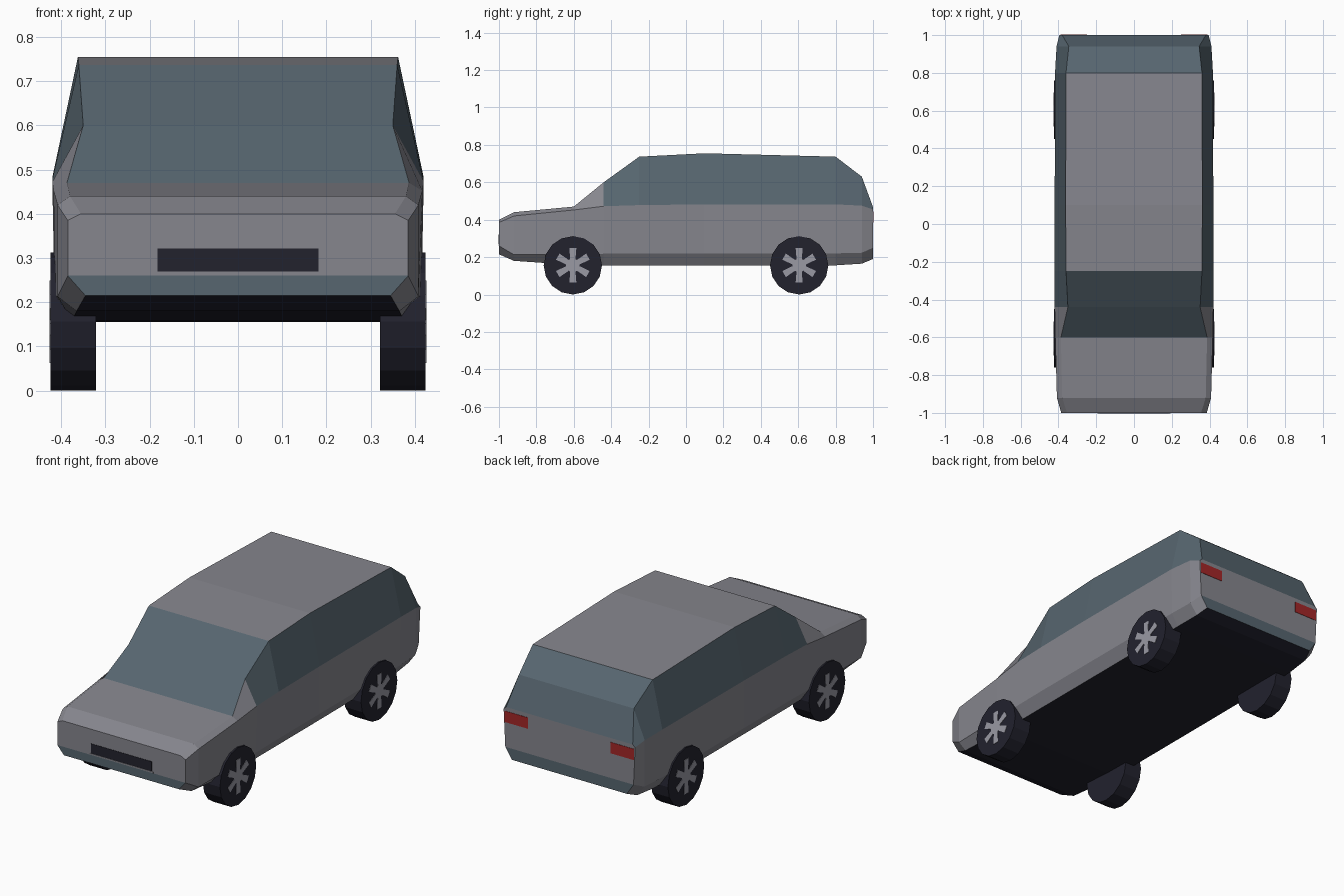
import bpy, bmesh
from math import pi, sin, cos
from mathutils import Matrix, Vector

cube = bpy.data.objects.get("Cube")
if cube:
    bpy.data.objects.remove(cube, do_unlink=True)


def material(name, rgb):
    m = bpy.data.materials.new(name)
    m.use_nodes = True
    m.diffuse_color = (*rgb, 1)
    bsdf = next(n for n in m.node_tree.nodes if n.type == 'BSDF_PRINCIPLED')
    bsdf.inputs["Base Color"].default_value = (*rgb, 1)
    return m


paint = material("grey paint", (0.24, 0.24, 0.27))
glass = material("blue grey glass", (0.095, 0.132, 0.16))
rubber = material("dark rubber", (0.016, 0.016, 0.027))
alloy = material("light alloy", (0.32, 0.32, 0.37))
red = material("red lamp", (0.37, 0.02, 0.021))


def finish(name, bm, *mats):
    bmesh.ops.recalc_face_normals(bm, faces=bm.faces)
    mesh = bpy.data.meshes.new(name)
    bm.to_mesh(mesh)
    bm.free()
    for m in mats:
        mesh.materials.append(m)
    ob = bpy.data.objects.new(name, mesh)
    bpy.context.collection.objects.link(ob)
    return ob


def box(name, centre, size, mat):
    bm = bmesh.new()
    bmesh.ops.create_cube(bm, size=1, matrix=Matrix.Translation(centre)
                          @ Matrix.Diagonal((*size, 1)))
    return finish(name, bm, mat)


# Body sections: y, then (half width, height) of floor, skirt, belt and top
sections = [
    (-1.00, (.345, .215), (.385, .26), (.385, .385), (.355, .40)),
    (-0.92, (.365, .18), (.408, .213), (.408, .42), (.38, .44)),
    (-0.60, (.375, .158), (.415, .215), (.417, .452), (.387, .47)),
    (-0.44, (.375, .155), (.415, .218), (.42, .472), (.35, .60)),
    (-0.25, (.375, .155), (.415, .22), (.42, .478), (.36, .737)),
    (0.10, (.375, .155), (.415, .22), (.42, .482), (.362, .755)),
    (0.80, (.375, .156), (.415, .22), (.418, .482), (.36, .737)),
    (0.94, (.365, .165), (.408, .223), (.41, .475), (.345, .63)),
    (1.00, (.345, .19), (.385, .25), (.395, .455), (.38, .467)),
]
PAINT, GLASS, UNDER = range(3)
bm = bmesh.new()
rings = []
for y, *half in sections:
    ring = [bm.verts.new((x, y, z)) for x, z in half]
    ring += [bm.verts.new((-x, y, z)) for x, z in reversed(half)]
    rings.append(ring)
for a, b, sa, sb in zip(rings, rings[1:], sections, sections[1:]):
    mid = (sa[0] + sb[0]) / 2
    for i in range(8):
        j = (i + 1) % 8
        face = bm.faces.new((a[i], a[j], b[j], b[i]))
        side_window = i in (2, 4) and mid > -0.44
        screen = i == 3 and (-0.6 < mid < -0.25 or mid > 0.8)
        if side_window or screen:
            face.material_index = GLASS
        elif i == 7:
            face.material_index = UNDER
# End panels, with the low bumper band in the glass colour
for ring in (rings[0], rings[-1]):
    for i in range(3):
        face = bm.faces.new((ring[i], ring[i + 1], ring[6 - i], ring[7 - i]))
        face.material_index = GLASS if i == 0 else PAINT
finish("body", bm, paint, glass, rubber)

# Grille, its sill and the tail lamps
box("grille", (0, -0.998, .296), (.365, .008, .052), rubber)
box("grille_sill", (0, -0.998, .265), (.385, .008, .007), paint)
for side, label in ((1, "left"), (-1, "right")):
    box(label + "_tail_lamp", (side * .318, 0.998, .415), (.14, .008, .06), red)


# Wheels: tyre drum and a thin six-spoke plate on the outer face
def wheel(label, side, y):
    turn = Matrix.Rotation(side * pi / 2, 4, 'Y')
    hub = Vector((side * .3725, y, .156))
    bm = bmesh.new()
    bmesh.ops.create_cone(bm, cap_ends=True, segments=16, radius1=.156,
                          radius2=.156, depth=.103,
                          matrix=Matrix.Translation(hub) @ turn)
    finish(label + "_tyre", bm, rubber)

    bm = bmesh.new()
    outline = []
    for k in range(6):
        a = k * pi / 3
        for r, da in ((.036, -.4), (.095, -.2), (.095, .2), (.036, .4)):
            outline.append(bm.verts.new((side * .422, y + r * sin(a + da),
                                         .156 + r * cos(a + da))))
    plate = bm.faces.new(outline)
    ext = bmesh.ops.extrude_face_region(bm, geom=[plate])["geom"]
    bmesh.ops.translate(bm, vec=(side * .004, 0, 0),
                        verts=[v for v in ext if isinstance(v, bmesh.types.BMVert)])
    finish(label + "_spokes", bm, alloy)


for side, name in ((1, "left"), (-1, "right")):
    wheel("front_" + name, side, -0.605)
    wheel("rear_" + name, side, 0.605)
